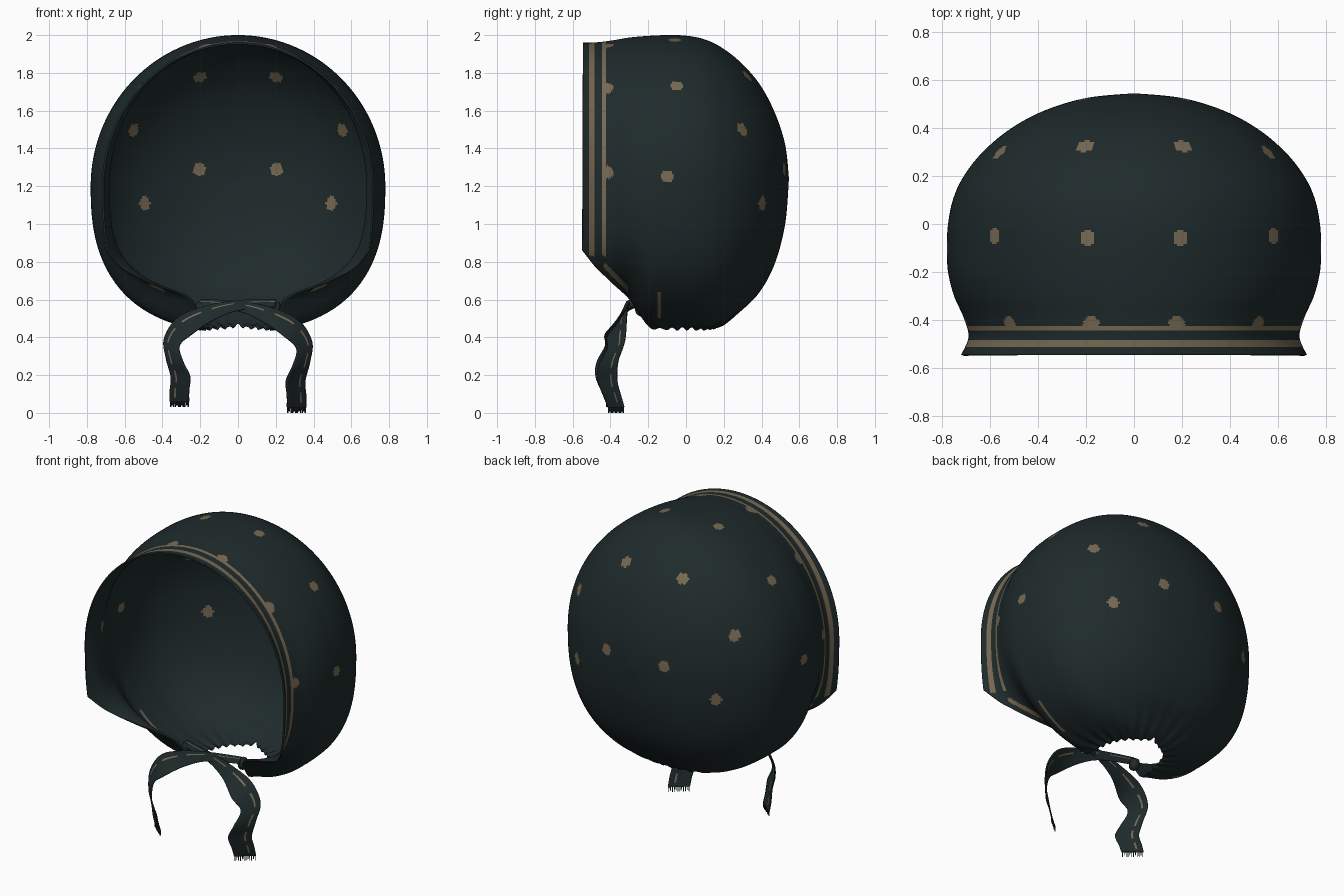
import bpy, bmesh, math
from mathutils import Vector

default = bpy.data.objects.get("Cube")
if default:
    bpy.data.objects.remove(default, do_unlink=True)


def make_material(name, colour):
    material = bpy.data.materials.new(name)
    material.use_nodes = True
    material.diffuse_color = (*colour, 1)
    material.node_tree.nodes["Principled BSDF"].inputs["Base Color"].default_value = (*colour, 1)
    return material


cloth = make_material("dark green cloth", (0.0135, 0.0235, 0.0245))
trim = make_material("tan print", (0.185, 0.14, 0.085))


def smooth_path(points, steps):
    """Catmull-Rom interpolation of tuples of any length."""
    result = []
    last = len(points) - 1
    for i in range(last):
        a, b, c, d = (points[max(0, min(last, i + k))] for k in (-1, 0, 1, 2))
        for s in range(steps):
            t = s / steps
            result.append(tuple(
                q + 0.5 * t * (r - p + t * (2 * p - 5 * q + 4 * r - u + t * (3 * (q - r) + u - p)))
                for p, q, r, u in zip(a, b, c, d)))
    return result + [tuple(points[-1])]


def finish(bm, name, materials, thickness=0, offset=0, inner_slot=0):
    mesh = bpy.data.meshes.new(name)
    bm.to_mesh(mesh)
    bm.free()
    for material in materials:
        mesh.materials.append(material)
    mesh.shade_smooth()
    obj = bpy.data.objects.new(name, mesh)
    bpy.context.collection.objects.link(obj)
    if thickness:
        shell = obj.modifiers.new("cloth thickness", "SOLIDIFY")
        shell.thickness = thickness
        shell.offset = offset
        shell.material_offset = inner_slot


def grid_faces(bm, rows):
    for i, (low, high) in enumerate(zip(rows, rows[1:])):
        for j in range(len(low) - 1):
            yield i, j, bm.faces.new((low[j], high[j], high[j + 1], low[j + 1]))


# Bonnet sections from rim to back: y, half width, mid z, top z, edge z, edge x
STATIONS = [
    (-0.545, 0.72, 1.2, 1.96, 0.86, 0.70),
    (-0.47, 0.69, 1.2, 1.962, 0.765, 0.62),
    (-0.39, 0.71, 1.2, 1.972, 0.685, 0.47),
    (-0.30, 0.75, 1.2, 1.987, 0.60, 0.25),
    (-0.20, 0.775, 1.2, 1.996, 0.46, 0.21),
    (-0.10, 0.78, 1.2, 2.0, 0.445, 0.2),
    (0.0, 0.775, 1.2, 1.997, 0.445, 0.19),
    (0.1, 0.755, 1.2, 1.977, 0.445, 0.14),
    (0.19, 0.715, 1.2, 1.933, 0.465, 0),
    (0.29, 0.64, 1.2, 1.855, 0.54, 0),
    (0.39, 0.525, 1.21, 1.74, 0.64, 0),
    (0.47, 0.38, 1.22, 1.59, 0.79, 0),
    (0.525, 0.2, 1.23, 1.42, 1.0, 0),
    (0.545, 0, 1.24, 1.24, 1.24, 0),
]
HALF = 165
POWER = 2.5


def section(y, w, mid, top, edge, edge_x):
    """Half of one section, from the crown down to the lower edge."""
    ratio = min(1, max(0, edge_x) / max(w, 0.001))
    depth = (mid - edge) / (1 - ratio ** POWER) ** (1 / POWER)
    end = math.acos(ratio ** (POWER / 2))
    points = []
    for k in range(HALF + 1):
        a = math.pi / 2 - (math.pi / 2 + end) * k / HALF
        if a >= 0:
            x, z = w * math.cos(a), mid + (top - mid) * math.sin(a)
        else:
            x = w * max(0, math.cos(a)) ** (2 / POWER)
            z = mid - depth * math.sin(-a) ** (2 / POWER)
        # Gathers radiating from the neck
        if z < 0.85 and y > -0.3:
            reach = math.hypot(x, y + 0.02)
            fade = math.exp(-max(0, reach - 0.2) / 0.1) * (0.85 - z) / 0.4
            z += 0.009 * fade * math.cos(24 * math.atan2(x, y + 0.02))
        points.append((x, y, z))
    return points


# Printed dots on one half, mirrored by the rule below
DOTS = [(0.21, 0.335, 1.79), (0.57, 0.31, 1.51), (0.21, 0.53, 1.29), (0.485, 0.39, 1.11),
        (0.6, -0.05, 1.75), (0.205, -0.055, 2.0), (0.78, -0.1, 1.25),
        (0.18, -0.42, 1.95), (0.53, -0.42, 1.73), (0.7, -0.42, 1.27)]


def print_slot(p, dots):
    """0 plain, 1 rim stripe on the outside only, 2 print on both sides."""
    half = Vector((abs(p.x), p.y, p.z))
    if p.y > -0.43 and any((half - d).length < 0.035 for d in dots):
        return 2
    if abs(p.y + 0.142) < 0.011 and 0.5 < p.z < 0.64:
        return 2
    inset = p.y + 0.545
    slope_inset = (p.y + p.z - 0.315) / math.sqrt(2)
    if p.z > 0.83 and (0.034 < inset < 0.064 or 0.098 < inset < 0.124):
        return 1
    if p.z < 0.79 and -0.44 < p.y < -0.31 and 0.012 < slope_inset < 0.036:
        return 1
    return 0


bm = bmesh.new()
rows = []
for values in smooth_path(STATIONS, 12):
    half = section(*values)
    ring = half[::-1] + [(-x, y, z) for x, y, z in half[1:]]
    rows.append([bm.verts.new(p) for p in ring])
# Settle each dot centre onto the cloth
dots = [min((v.co for row in rows for v in row), key=lambda co: (co - Vector(d)).length) for d in DOTS]
dots = [d.copy() for d in dots]
for _, _, face in grid_faces(bm, rows):
    face.material_index = print_slot(face.calc_center_median(), dots)
bmesh.ops.remove_doubles(bm, verts=bm.verts, dist=0.0004)
# The inner side uses the last three slots, so stripes stay outside
finish(bm, "bonnet", [cloth, trim, trim, cloth, cloth, trim], 0.01, -1, 3)

# Neck ties: position, then width direction, for the side hanging at +x
TIE = [
    (-0.20, -0.25, 0.58, 0, 0.01, 0.02),
    (0.0, -0.30, 0.565, 0, 0.01, 0.027),
    (0.15, -0.33, 0.52, 0.015, 0.02, 0.04),
    (0.28, -0.365, 0.45, 0.035, 0.05, 0.045),
    (0.35, -0.37, 0.36, 0.04, 0.045, 0.02),
    (0.335, -0.41, 0.26, 0.045, 0.05, 0.01),
    (0.305, -0.415, 0.17, 0.05, 0.05, 0),
    (0.31, -0.39, 0.09, 0.05, 0.045, 0),
    (0.31, -0.37, 0.03, 0.05, 0.042, 0),
]
COLUMNS = 12


def build_tie(name, side, lift, nearer):
    bm = bmesh.new()
    rows = []
    path = smooth_path(TIE, 8)
    for n, (x, y, z, wx, wy, wz) in enumerate(path):
        drop = lift * n / (len(path) - 1)
        row = []
        for c in range(COLUMNS + 1):
            f = 2 * c / COLUMNS - 1
            row.append(bm.verts.new((side * (x + f * wx), y + nearer + f * wy, z + drop + f * wz)))
        rows.append(row)
    # Broken printed line along the tie
    for i, column, face in grid_faces(bm, rows):
        face.material_index = int(column == 8 and i % 9 < 6)
    # Frayed threads below the cut end
    x, y, z, wx, wy, _ = path[-1]
    for c in range(COLUMNS):
        f = 2 * (c + 0.5) / COLUMNS - 1
        length = 0.03 - 0.008 * (c % 3 == 1)
        corners = [(f - 0.04, 0), (f + 0.04, 0), (f + 0.03, length), (f - 0.03, length)]
        bm.faces.new([bm.verts.new((side * (x + g * wx), y + nearer + g * wy, z + lift - fall))
                      for g, fall in corners])
    finish(bm, name, [cloth, trim], 0.007)


build_tie("left_tie", 1, 0, 0)
build_tie("right_tie", -1, 0.03, -0.012)

# Bunched cloth where the ties meet the neck
for name, side in (("left_knot", 1), ("right_knot", -1)):
    bm = bmesh.new()
    bmesh.ops.create_uvsphere(bm, u_segments=16, v_segments=10, radius=1)
    for v in bm.verts:
        pleat = 1 + 0.12 * math.cos(6 * math.atan2(v.co.y, v.co.x))
        v.co = Vector((v.co.x * 0.03 * pleat, v.co.y * 0.035 * pleat, v.co.z * 0.04))
        v.co += Vector((side * 0.2, -0.235, 0.55))
    finish(bm, name, [cloth])
